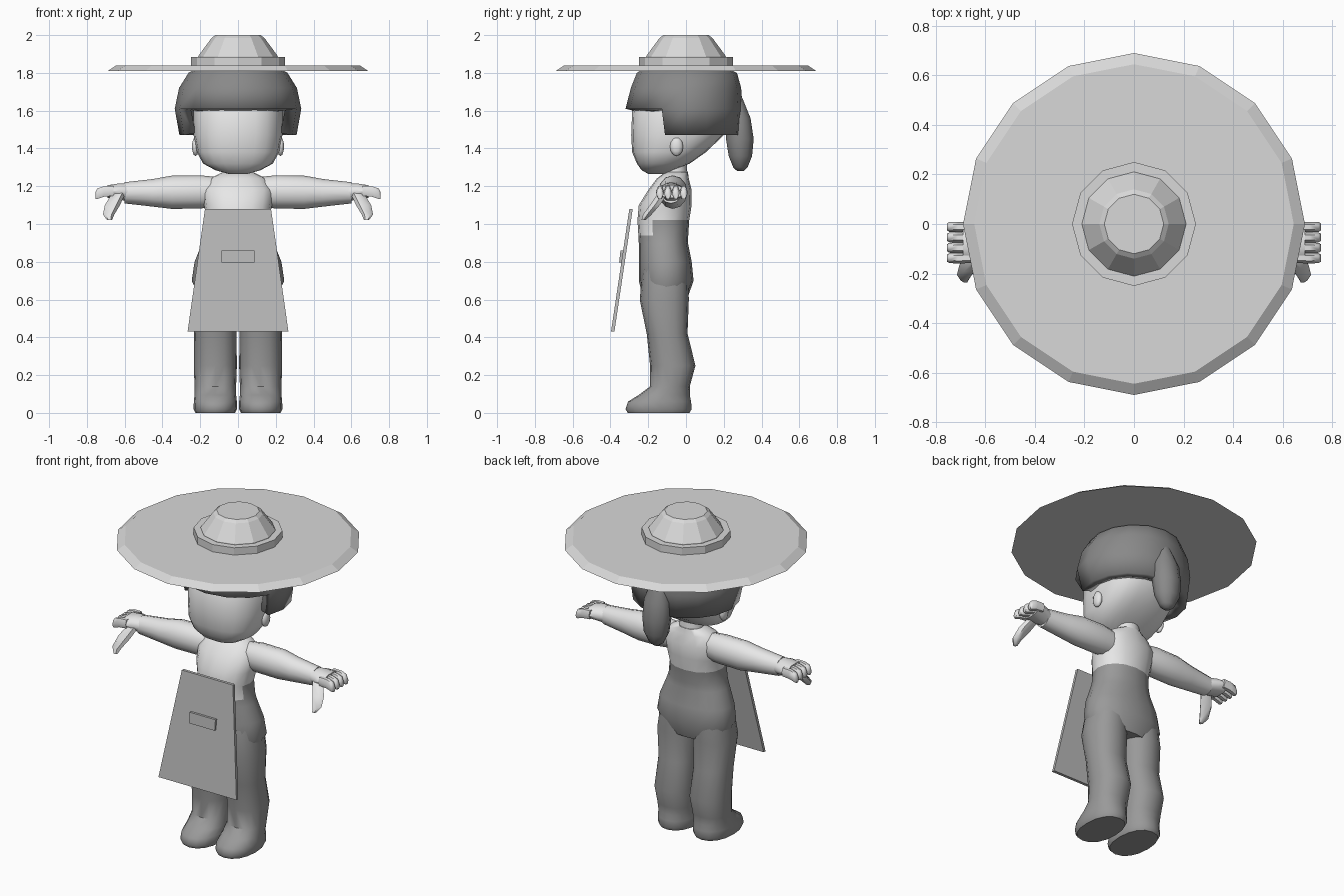
import bpy, bmesh, math

cube = bpy.data.objects.get("Cube")
if cube:
    bpy.data.objects.remove(cube)


def material(name, value):
    m = bpy.data.materials.new(name)
    m.use_nodes = True
    colour = (value, value, value, 1)
    m.diffuse_color = colour
    m.node_tree.nodes["Principled BSDF"].inputs["Base Color"].default_value = colour
    return m


SKIN = material("pale skin", 0.79)
SHIRT = material("light shirt", 0.8)
HAT = material("straw grey", 0.69)
APRON = material("apron grey", 0.48)
TROUSERS = material("trouser grey", 0.32)
HAIR = material("hair grey", 0.25)


def finish(name, bm, mats, smooth=None, mirror=False):
    """Turn a bmesh into a named object with materials and shading."""
    mesh = bpy.data.meshes.new(name)
    bm.to_mesh(mesh)
    bm.free()
    for m in mats:
        mesh.materials.append(m)
    ob = bpy.data.objects.new(name, mesh)
    bpy.context.collection.objects.link(ob)
    if smooth:
        bpy.ops.object.select_all(action='DESELECT')
        ob.select_set(True)
        bpy.context.view_layer.objects.active = ob
        bpy.ops.object.shade_smooth_by_angle(angle=math.radians(smooth))
    if mirror:
        ob.modifiers.new("mirror", 'MIRROR').use_mirror_merge = False
    return ob


def loft(name, rings, mats, sides=16, axis='z', power=1.0, smooth=50,
         mirror=False, paint=None, remove=None):
    """Skin ovals given as (position, centre u, centre v, radius u, radius v)."""
    bm = bmesh.new()
    loops = []
    for t, u, v, ru, rv in rings:
        loop = []
        for i in range(sides):
            a = math.tau * i / sides
            c, s = math.cos(a), math.sin(a)
            pu = u + ru * math.copysign(abs(c) ** power, c)
            pv = v + rv * math.copysign(abs(s) ** power, s)
            loop.append(bm.verts.new((pu, pv, t) if axis == 'z' else (t, pu, pv)))
        loops.append(loop)
    for a, b in zip(loops, loops[1:]):
        for i in range(sides):
            j = (i + 1) % sides
            bm.faces.new((a[i], a[j], b[j], b[i]))
    bm.faces.new(loops[0])
    bm.faces.new(loops[-1])
    bmesh.ops.recalc_face_normals(bm, faces=bm.faces)
    if paint:
        for f in bm.faces:
            f.material_index = paint(f.calc_center_median())
    if remove:
        doomed = [f for f in bm.faces if remove(f.calc_center_median())]
        bmesh.ops.delete(bm, geom=doomed, context='FACES')
    return finish(name, bm, mats, smooth, mirror)


def ball(name, centre, size, mat, mirror=False):
    bm = bmesh.new()
    bmesh.ops.create_uvsphere(bm, u_segments=10, v_segments=6, radius=1)
    bmesh.ops.scale(bm, vec=size, verts=bm.verts)
    bmesh.ops.translate(bm, vec=centre, verts=bm.verts)
    return finish(name, bm, [mat], 60, mirror)


# Torso: shirt above, trousers below, with the shirt dipping lower in front
def torso_colour(c):
    return 0 if c.z > (0.94 if c.y < -0.15 else 1.02) else 1


loft("torso", [
    (0.60, 0, -0.11, 0.20, 0.115), (0.70, 0, -0.105, 0.245, 0.145),
    (0.80, 0, -0.11, 0.23, 0.14), (0.90, 0, -0.12, 0.19, 0.13),
    (0.94, 0, -0.12, 0.175, 0.132), (1.02, 0, -0.12, 0.165, 0.137),
    (1.10, 0, -0.11, 0.18, 0.14), (1.18, 0, -0.085, 0.19, 0.115),
    (1.24, 0, -0.07, 0.15, 0.085), (1.275, 0, -0.05, 0.08, 0.06)],
    [SHIRT, TROUSERS], power=0.9, paint=torso_colour)
loft("neck", [(1.24, 0, -0.05, 0.075, 0.06), (1.36, 0, -0.06, 0.065, 0.06)], [SKIN])

# Legs and feet
loft("leg", [
    (0.76, 0.115, -0.11, 0.10, 0.12), (0.60, 0.122, -0.115, 0.12, 0.13),
    (0.42, 0.12, -0.10, 0.112, 0.108), (0.25, 0.12, -0.07, 0.114, 0.12),
    (0.14, 0.12, -0.085, 0.11, 0.105), (0.095, 0.12, -0.115, 0.11, 0.135),
    (0.06, 0.12, -0.14, 0.114, 0.167), (0.02, 0.12, -0.145, 0.115, 0.175),
    (0.0, 0.12, -0.145, 0.105, 0.163)],
    [TROUSERS], power=0.9, mirror=True)

# Sleeves, hands, fingers and thumbs
loft("sleeve", [
    (0.08, -0.07, 1.17, 0.06, 0.075), (0.20, -0.07, 1.17, 0.078, 0.088),
    (0.35, -0.07, 1.168, 0.077, 0.088), (0.45, -0.075, 1.165, 0.067, 0.073),
    (0.60, -0.08, 1.165, 0.056, 0.056)],
    [SHIRT], axis='x', sides=12, mirror=True)
loft("hand", [
    (0.57, -0.08, 1.165, 0.05, 0.05), (0.63, -0.08, 1.172, 0.075, 0.045),
    (0.69, -0.075, 1.172, 0.083, 0.035)],
    [SKIN], axis='x', sides=10, mirror=True)
for i in range(4):
    y = -0.138 + i * 0.042
    loft("finger_%d" % (i + 1), [
        (0.66, y, 1.175, 0.02, 0.03), (0.71, y, 1.172, 0.021, 0.032),
        (0.745, y, 1.16, 0.02, 0.032), (0.755, y, 1.15, 0.014, 0.02)],
        [SKIN], axis='x', sides=6, mirror=True)
loft("thumb", [
    (1.165, 0.63, -0.12, 0.035, 0.03), (1.10, 0.665, -0.165, 0.04, 0.03),
    (1.05, 0.685, -0.205, 0.03, 0.026), (1.02, 0.68, -0.225, 0.013, 0.013)],
    [SKIN], sides=6, mirror=True)

# Head and ears
loft("head", [
    (1.265, 0, -0.15, 0.05, 0.05), (1.285, 0, -0.15, 0.12, 0.085),
    (1.32, 0, -0.12, 0.185, 0.14), (1.38, 0, -0.09, 0.217, 0.195),
    (1.47, 0, -0.045, 0.235, 0.245), (1.60, 0, -0.03, 0.235, 0.255),
    (1.72, 0, -0.02, 0.19, 0.19)],
    [SKIN], sides=20, power=0.78)
ball("ear", (0.225, -0.05, 1.41), (0.02, 0.035, 0.05), SKIN, mirror=True)

# Hair: a thick bowl cut open over the face, with a ponytail behind
hair = loft("hair", [
    (1.47, 0, 0, 0.31, 0.29), (1.61, 0, -0.01, 0.335, 0.31),
    (1.72, 0, 0, 0.312, 0.292), (1.80, 0, 0.005, 0.262, 0.265),
    (1.825, 0, 0, 0.22, 0.22)],
    [HAIR], remove=lambda c: c.z < 1.471 or (c.z < 1.61 and c.y < -0.1))
shell = hair.modifiers.new("thickness", 'SOLIDIFY')
shell.thickness = 0.065
shell.offset = -1
loft("ponytail", [
    (1.68, 0, 0.255, 0.04, 0.04), (1.56, 0, 0.28, 0.08, 0.065),
    (1.45, 0, 0.285, 0.085, 0.077), (1.36, 0, 0.288, 0.075, 0.065),
    (1.30, 0, 0.288, 0.045, 0.04), (1.28, 0, 0.288, 0.018, 0.018)],
    [HAIR], sides=10)

# Wide faceted hat
loft("hat_brim", [(1.81, 0, 0, 0.69, 0.69), (1.84, 0, 0, 0.645, 0.645)],
     [HAT], smooth=None)
loft("hat_band", [(1.83, 0, 0, 0.25, 0.25), (1.885, 0, 0, 0.25, 0.25)],
     [HAT], sides=12, smooth=None)
loft("hat_crown", [
    (1.87, 0, 0, 0.212, 0.212), (1.89, 0, 0, 0.21, 0.21),
    (1.985, 0, 0, 0.14, 0.14), (2.0, 0, 0, 0.12, 0.12)],
    [HAT], sides=12, smooth=None)


# Apron board, flaring and leaning out towards the hem, with a small pocket
def tilted_box(name, z0, z1, half0, half1, y0, y1, depth, mat):
    bm = bmesh.new()
    bmesh.ops.create_cube(bm, size=2)
    for v in bm.verts:
        low = v.co.z < 0
        v.co = (v.co.x * (half0 if low else half1),
                (y0 if low else y1) + v.co.y * depth / 2,
                z0 if low else z1)
    return finish(name, bm, [mat])


tilted_box("apron", 0.43, 1.08, 0.267, 0.175, -0.388, -0.291, 0.018, APRON)
tilted_box("apron_pocket", 0.795, 0.86, 0.088, 0.088, -0.341, -0.334, 0.026, APRON)
